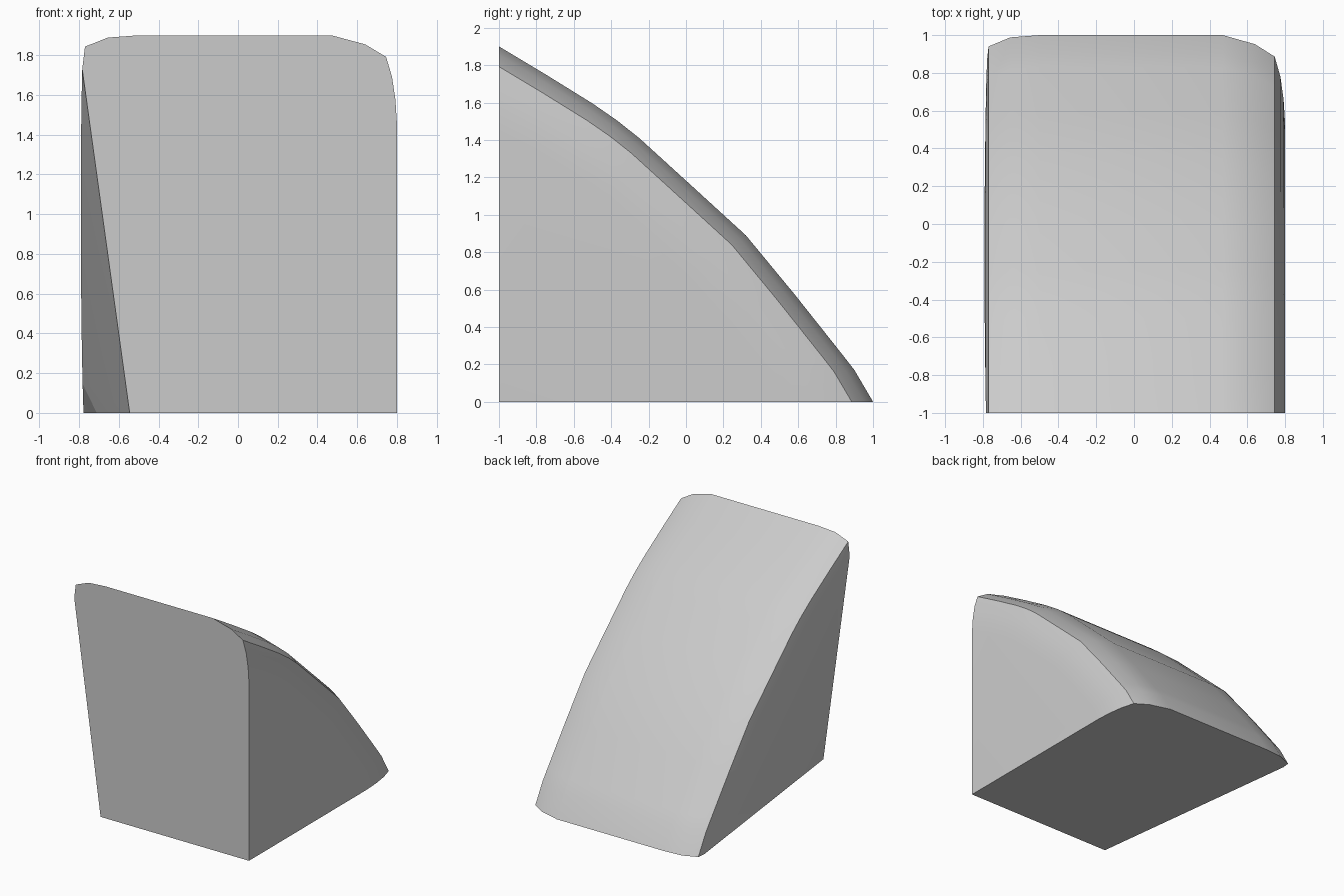
import bpy
import bmesh
from mathutils import Vector

cube = bpy.data.objects.get("Cube")
if cube:
    bpy.data.objects.remove(cube, do_unlink=True)

# Plain grey material
grey = bpy.data.materials.new("light_grey")
grey.use_nodes = True
colour = (0.6, 0.6, 0.6, 1)
grey.diffuse_color = colour
grey.node_tree.nodes["Principled BSDF"].inputs["Base Color"].default_value = colour

# Curved slope seen from the side (y, z), and rounding across it (x, inset)
SLOPE = [(-1, 1.9), (-0.75, 1.75), (-0.5, 1.595), (-0.37, 1.505), (-0.25, 1.41),
         (0.03, 1.155), (0.32, 0.89), (0.58, 0.575), (0.83, 0.26), (0.9, 0.17), (1, 0)]
ACROSS = [(-0.8, 0.22), (-0.786, 0.1), (-0.77, 0.03), (-0.655, 0.006), (-0.5, 0),
          (0.47, 0), (0.64, 0.024), (0.745, 0.057), (0.775, 0.11),
          (0.792, 0.17), (0.8, 0.235)]
CORNER = Vector((0, -1, 0))

bm = bmesh.new()


def column(x, inset):
    """Slope curve shrunk toward the bottom front corner."""
    points = []
    for y, z in SLOPE:
        p = CORNER + (Vector((0, y, z)) - CORNER) * (1 - inset)
        points.append(bm.verts.new((x, p.y, p.z)))
    return points


cols = [column(x, inset) for x, inset in ACROSS]
low_a = bm.verts.new((-0.8, -1, 0))
low_b = bm.verts.new((0.8, -1, 0))

# Curved top skin
for a, b in zip(cols, cols[1:]):
    for i in range(len(SLOPE) - 1):
        bm.faces.new((a[i], b[i], b[i + 1], a[i + 1]))

# Flat sides, front and underside
bm.faces.new(cols[0] + [low_a])
bm.faces.new(cols[-1] + [low_b])
bm.faces.new([c[0] for c in cols] + [low_b, low_a])
bm.faces.new([c[-1] for c in cols] + [low_b, low_a])

# Slanted cut through one side, closed with a flat face
normal = Vector((-1, -0.124, -0.138))
bmesh.ops.bisect_plane(bm, geom=bm.verts[:] + bm.edges[:] + bm.faces[:],
                       plane_co=(-0.545, -1, 0), plane_no=normal, clear_outer=True)
bmesh.ops.holes_fill(bm, edges=[e for e in bm.edges if e.is_boundary], sides=0)
bmesh.ops.recalc_face_normals(bm, faces=bm.faces[:])

mesh = bpy.data.meshes.new("wedge_block")
bm.to_mesh(mesh)
bm.free()
mesh.materials.append(grey)
block = bpy.data.objects.new("wedge_block", mesh)
bpy.context.collection.objects.link(block)

# Smooth rounding with crisp borders
bpy.ops.object.select_all(action='DESELECT')
block.select_set(True)
bpy.context.view_layer.objects.active = block
bpy.ops.object.shade_smooth_by_angle(angle=0.6)
